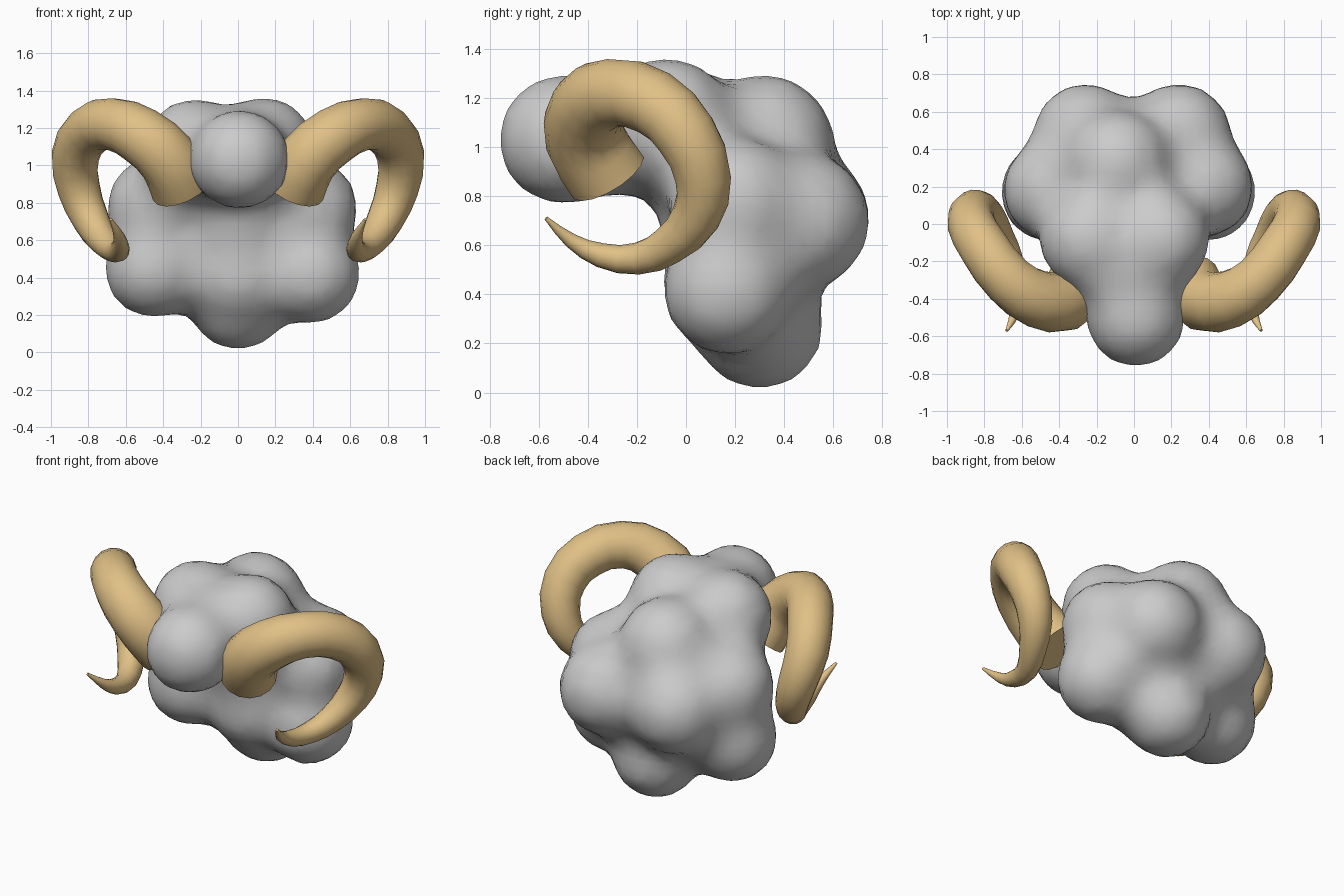
import bpy, bmesh
from mathutils import Matrix

if "Cube" in bpy.data.objects:
    bpy.data.objects.remove(bpy.data.objects["Cube"])

# Woolly body and head: overlapping balls (x, y, z, radius) fused into one skin
BALLS = [
    (0.01, -0.50, 1.03, 0.26),    # head
    (-0.08, -0.25, 1.06, 0.24),   # neck
    (0.04, -0.25, 1.06, 0.24),
    (-0.23, -0.08, 1.08, 0.27),   # shoulders
    (0.14, -0.08, 1.10, 0.26),
    (-0.09, 0.32, 1.01, 0.28),    # rump top
    (-0.26, 0.47, 0.71, 0.275),   # rear
    (0.24, 0.47, 0.70, 0.275),
    (-0.43, 0.18, 0.78, 0.265),   # upper flanks
    (0.37, 0.20, 0.77, 0.265),
    (-0.45, 0.17, 0.45, 0.26),    # lower flanks
    (0.39, 0.17, 0.42, 0.26),
    (0.00, 0.30, 0.27, 0.255),    # belly
    (0.00, 0.17, 0.41, 0.25),
    (-0.02, 0.27, 0.72, 0.37),    # core
]
bm = bmesh.new()
for x, y, z, r in BALLS:
    bmesh.ops.create_icosphere(bm, subdivisions=3, radius=r + 0.02,
                               matrix=Matrix.Translation((x, y, z)))
mesh = bpy.data.meshes.new("woolly_body")
bm.to_mesh(mesh)
bm.free()
body = bpy.data.objects.new("woolly_body", mesh)
bpy.context.collection.objects.link(body)
for voxel, rounds in ((0.05, 10), (0.06, 3)):
    remesh = body.modifiers.new("fuse", 'REMESH')
    remesh.mode = 'VOXEL'
    remesh.voxel_size = voxel
    remesh.use_smooth_shade = True
    smooth = body.modifiers.new("soften", 'SMOOTH')
    smooth.factor = 0.5
    smooth.iterations = rounds

# Curled horns: tapered tube along a spiral (x, y, z, radius), one per side
HORN = [
    (0.30, -0.32, 0.885, 0.17), (0.37, -0.41, 1.03, 0.165),
    (0.52, -0.40, 1.16, 0.155), (0.67, -0.30, 1.22, 0.14),
    (0.80, -0.13, 1.18, 0.135), (0.87, 0.00, 1.05, 0.128),
    (0.85, 0.07, 0.87, 0.115), (0.79, 0.04, 0.715, 0.10),
    (0.72, -0.07, 0.60, 0.08), (0.655, -0.20, 0.545, 0.065),
    (0.63, -0.35, 0.56, 0.05), (0.635, -0.47, 0.62, 0.03),
    (0.68, -0.57, 0.71, 0.008),
]
horn_mat = bpy.data.materials.new("horn_tan")
horn_mat.diffuse_color = (0.75, 0.53, 0.24, 1)
horn_mat.use_nodes = True
horn_mat.node_tree.nodes["Principled BSDF"].inputs["Base Color"].default_value = horn_mat.diffuse_color


def make_horn(name, side):
    curve = bpy.data.curves.new(name, 'CURVE')
    curve.dimensions = '3D'
    curve.bevel_depth = 1.0
    curve.bevel_resolution = 6
    curve.resolution_u = 2
    curve.use_fill_caps = True
    spline = curve.splines.new('BEZIER')
    spline.bezier_points.add(len(HORN) - 1)
    for point, (x, y, z, r) in zip(spline.bezier_points, HORN):
        point.co = (side * x, y, z)
        point.radius = r
        point.handle_left_type = point.handle_right_type = 'AUTO'
    curve.materials.append(horn_mat)
    horn = bpy.data.objects.new(name, curve)
    bpy.context.collection.objects.link(horn)


make_horn("right_horn", 1)
make_horn("left_horn", -1)
